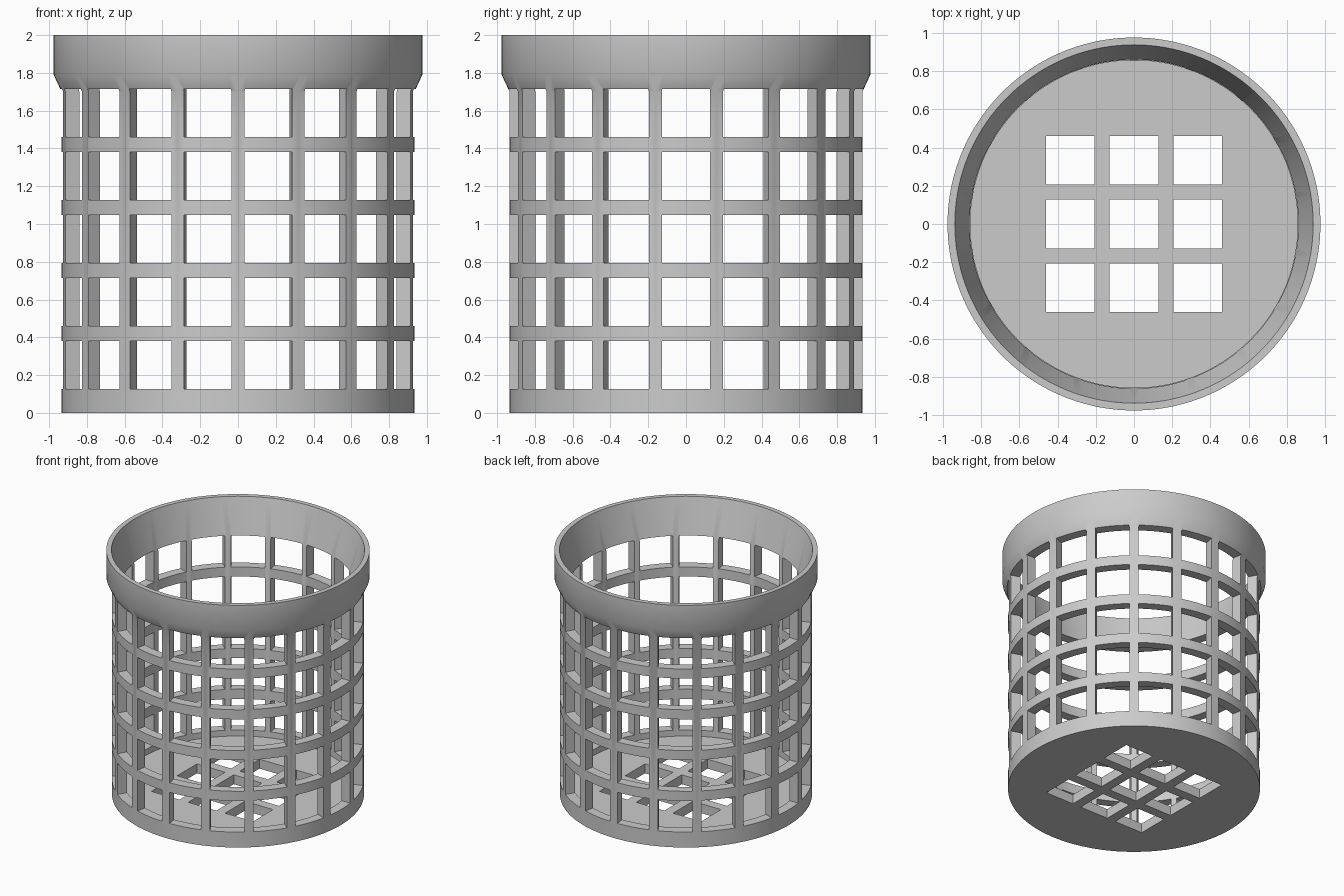
import bpy, bmesh
from math import radians
from mathutils import Matrix, Vector

if "Cube" in bpy.data.objects:
    bpy.data.objects.remove(bpy.data.objects["Cube"], do_unlink=True)

SEGMENTS = 144
POSTS = 18
ROWS = 5
HOLE = 0.255        # square opening size
PITCH = 1 / 3       # spacing of openings
FLOOR = 0.077       # floor thickness

grey = bpy.data.materials.new("plain_grey")
grey.use_nodes = True
colour = (0.6, 0.6, 0.6, 1)
grey.diffuse_color = colour
grey.node_tree.nodes["Principled BSDF"].inputs["Base Color"].default_value = colour


def make_object(name, bm):
    bmesh.ops.recalc_face_normals(bm, faces=bm.faces)
    mesh = bpy.data.meshes.new(name)
    bm.to_mesh(mesh)
    bm.free()
    mesh.materials.append(grey)
    obj = bpy.data.objects.new(name, mesh)
    bpy.context.collection.objects.link(obj)
    return obj


def lathe(name, profile):
    bm = bmesh.new()
    verts = [bm.verts.new((r, 0, z)) for r, z in profile]
    edges = [bm.edges.new(pair) for pair in zip(verts, verts[1:])]
    bmesh.ops.spin(bm, geom=verts + edges, cent=(0, 0, 0), axis=(0, 0, 1),
                   angle=radians(360), steps=SEGMENTS)
    bmesh.ops.remove_doubles(bm, verts=bm.verts, dist=1e-4)
    return make_object(name, bm)


def add_box(bm, centre, size, turn=0):
    matrix = (Matrix.Rotation(radians(turn), 4, "Z")
              @ Matrix.Translation(Vector(centre)) @ Matrix.Diagonal((*size, 1)))
    bmesh.ops.create_cube(bm, size=1, matrix=matrix)


# Solid cup: floor, straight wall, flared collar with a thin lip
basket = lathe("basket", [
    (0, 0), (0.934, 0), (0.934, 1.7), (0.976, 1.79), (0.976, 2),
    (0.938, 2), (0.857, 1.7), (0.857, FLOOR), (0, FLOOR)])

# Cutters: rows of wall windows and a grid of floor holes
bm = bmesh.new()
for row in range(ROWS):
    z = 0.254 + row * PITCH
    for i in range(POSTS):
        add_box(bm, (0.92, 0, z), (0.28, HOLE, HOLE), (i + 0.5) * 360 / POSTS - 90)
for ix in (-1, 0, 1):
    for iy in (-1, 0, 1):
        add_box(bm, (ix * PITCH, iy * PITCH, 0.04), (HOLE, HOLE, 0.3))
cutter = make_object("opening_cutter", bm)
cutter.hide_render = True

# Cut the openings, then drop the cutter
cut = basket.modifiers.new("openings", "BOOLEAN")
cut.operation = "DIFFERENCE"
cut.solver = "EXACT"
cut.object = cutter
bpy.ops.object.select_all(action="DESELECT")
basket.select_set(True)
bpy.context.view_layer.objects.active = basket
bpy.ops.object.modifier_apply(modifier=cut.name)
bpy.data.objects.remove(cutter, do_unlink=True)

# Smooth round walls with crisp opening edges
bpy.ops.object.shade_smooth_by_angle(angle=radians(30))
